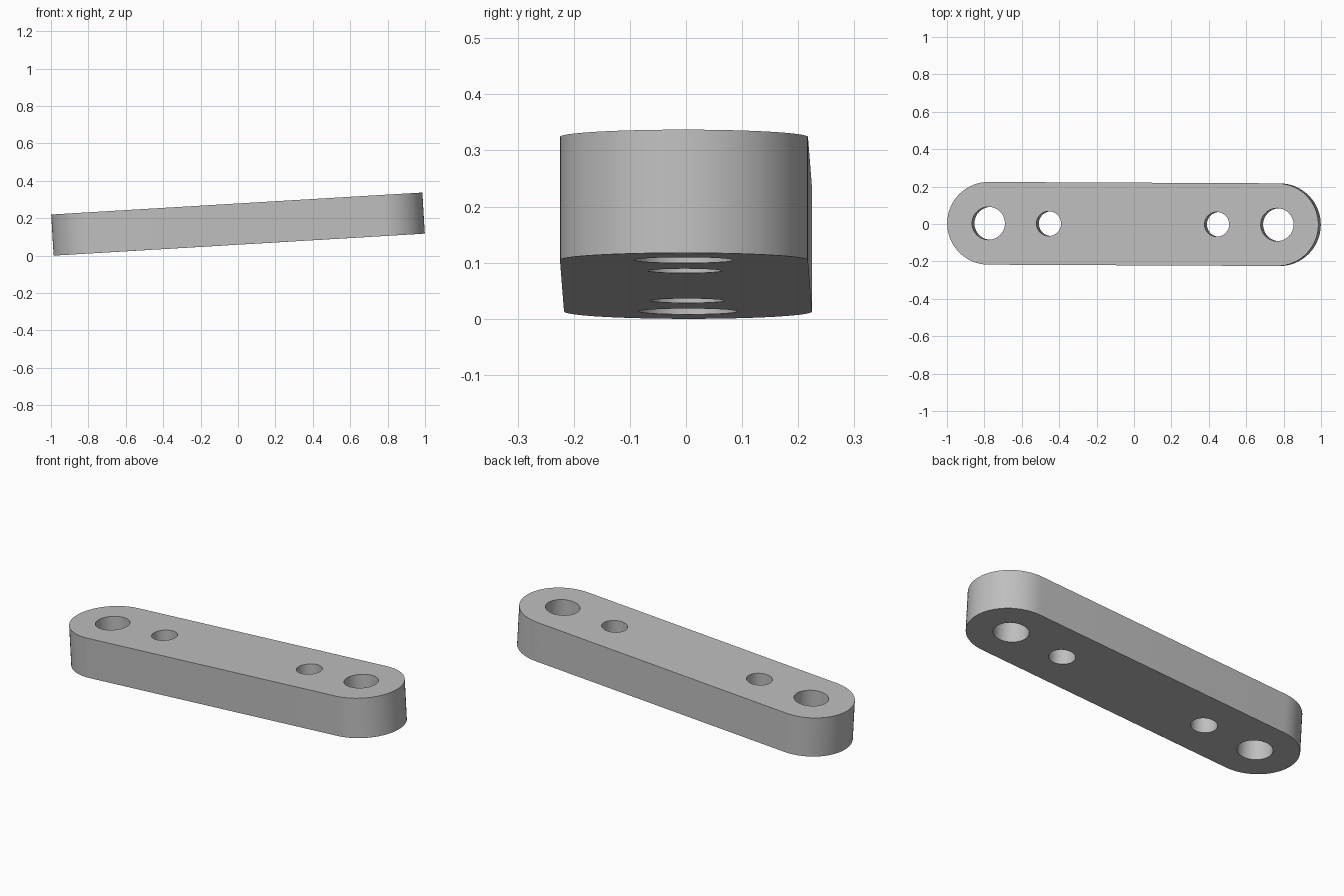
import bpy
import bmesh
from math import cos, sin, pi, radians
from mathutils import Matrix

cube = bpy.data.objects.get("Cube")
if cube:
    bpy.data.objects.remove(cube, do_unlink=True)

HALF = 0.773       # centre of each rounded end
RADIUS = 0.221     # half the width of the bar
THICK = 0.22
SEGMENTS = 64
HOLES = ((HALF, 0.088), (0.45, 0.066))   # distance from the middle, radius


def arc(cx, r, start, sweep, count):
    return [(cx + r * cos(start + sweep * i / count),
             r * sin(start + sweep * i / count)) for i in range(count + 1)]


def add_loop(bm, points):
    verts = [bm.verts.new((x, y, -THICK / 2)) for x, y in points]
    for a, b in zip(verts, verts[1:] + verts[:1]):
        bm.edges.new((a, b))


# Rounded outline with mirrored pairs of through holes
bm = bmesh.new()
add_loop(bm, arc(HALF, RADIUS, -pi / 2, pi, SEGMENTS // 2)
         + arc(-HALF, RADIUS, pi / 2, pi, SEGMENTS // 2))
for side in (-1, 1):
    for distance, radius in HOLES:
        add_loop(bm, arc(side * distance, radius, 0, 2 * pi, SEGMENTS)[:-1])
bmesh.ops.triangle_fill(bm, edges=bm.edges[:], use_beauty=True, normal=(0, 0, 1))

# Thicken the flat plate into a bar
result = bmesh.ops.extrude_face_region(bm, geom=bm.faces[:], use_keep_orig=True)
top = [g for g in result["geom"] if isinstance(g, bmesh.types.BMVert)]
bmesh.ops.translate(bm, verts=top, vec=(0, 0, THICK))
bmesh.ops.recalc_face_normals(bm, faces=bm.faces[:])

# Slight tilt and turn of the whole bar, then rest it on the ground
bm.transform(Matrix.Rotation(radians(-0.27), 4, 'Z')
             @ Matrix.Rotation(radians(-3.39), 4, 'Y'))
lowest = min(v.co.z for v in bm.verts)
bmesh.ops.translate(bm, verts=bm.verts[:], vec=(0, 0, -lowest))

mesh = bpy.data.meshes.new("link_bar")
bm.to_mesh(mesh)
bm.free()
bar = bpy.data.objects.new("link_bar", mesh)
bpy.context.collection.objects.link(bar)

# Plain grey
grey = bpy.data.materials.new("light_grey")
grey.use_nodes = True
colour = (0.52, 0.52, 0.52, 1)
grey.diffuse_color = colour
for node in grey.node_tree.nodes:
    if node.type == 'BSDF_PRINCIPLED':
        node.inputs["Base Color"].default_value = colour
mesh.materials.append(grey)

bpy.ops.object.select_all(action='DESELECT')
bar.select_set(True)
bpy.context.view_layer.objects.active = bar
bpy.ops.object.shade_smooth_by_angle(angle=radians(30))
